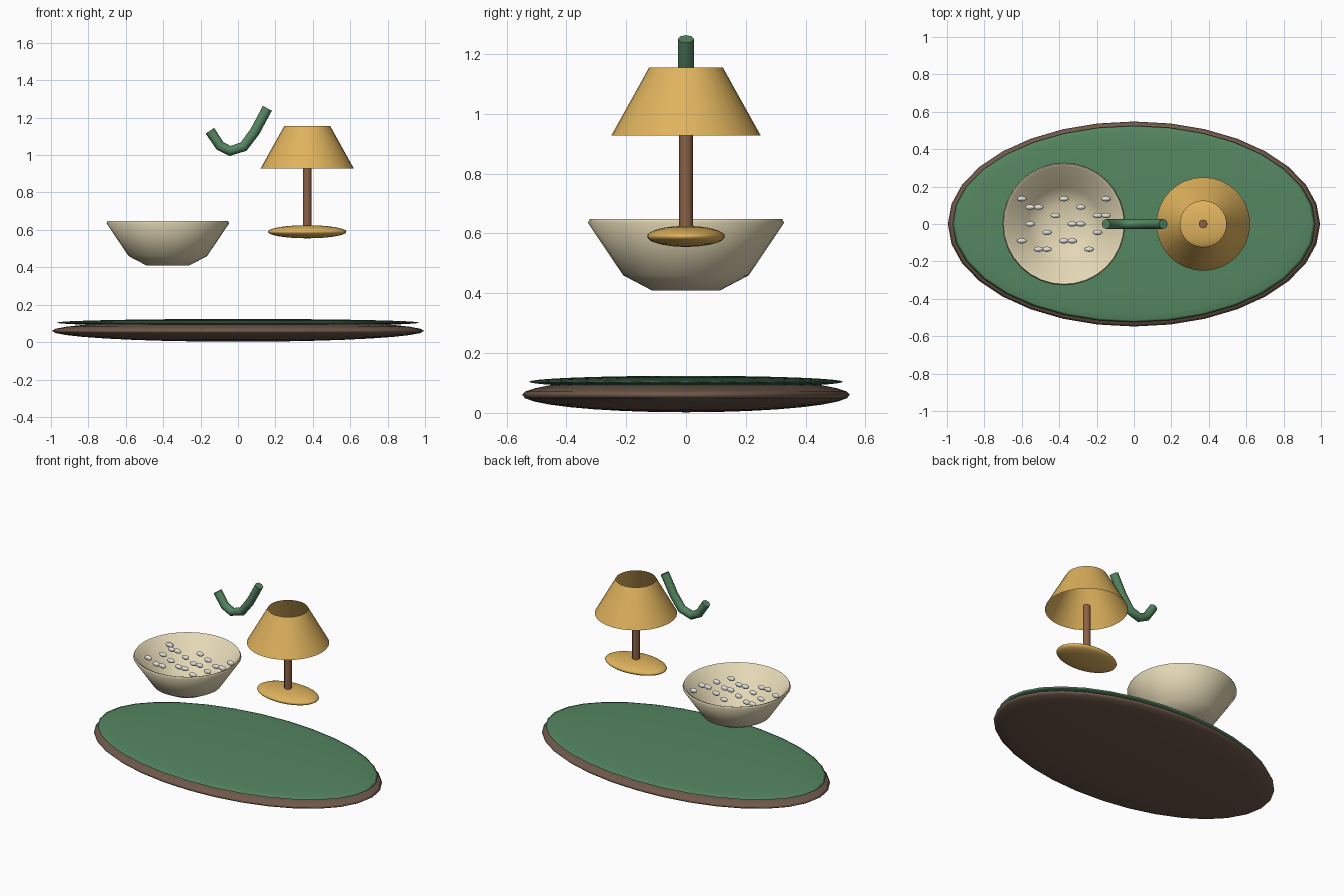
import bpy, bmesh, math
from mathutils import Matrix

if "Cube" in bpy.data.objects:
    bpy.data.objects.remove(bpy.data.objects["Cube"])


def material(name, rgb):
    m = bpy.data.materials.new(name)
    m.diffuse_color = (*rgb, 1)
    m.use_nodes = True
    m.node_tree.nodes["Principled BSDF"].inputs["Base Color"].default_value = m.diffuse_color
    return m


GREEN = material("green", (0.09, 0.24, 0.12))
BROWN = material("dark_wood", (0.16, 0.10, 0.07))
WOOD = material("wood", (0.26, 0.12, 0.06))
GOLD = material("gold", (0.74, 0.45, 0.11))
CREAM = material("cream", (0.77, 0.68, 0.46))
WHITE = material("pale_grey", (0.75, 0.74, 0.70))


def finish(bm, name, mat, loc=(0, 0, 0), angle=40):
    bmesh.ops.recalc_face_normals(bm, faces=bm.faces)
    me = bpy.data.meshes.new(name)
    bm.to_mesh(me)
    bm.free()
    me.materials.append(mat)
    ob = bpy.data.objects.new(name, me)
    ob.location = loc
    bpy.context.collection.objects.link(ob)
    bpy.ops.object.select_all(action='DESELECT')
    ob.select_set(True)
    bpy.context.view_layer.objects.active = ob
    bpy.ops.object.shade_smooth_by_angle(angle=math.radians(angle))
    return ob


def ellipsoid(name, mat, loc, size, seg=32, rings=16):
    bm = bmesh.new()
    bmesh.ops.create_uvsphere(bm, u_segments=seg, v_segments=rings, radius=1,
                              matrix=Matrix.Diagonal((*size, 1)))
    return finish(bm, name, mat, loc, 180)


def lathe(name, mat, loc, profile, seg=32, angle=40):
    bm = bmesh.new()
    vs = [bm.verts.new((r, 0, z)) for r, z in profile]
    es = [bm.edges.new(p) for p in zip(vs, vs[1:])]
    bmesh.ops.spin(bm, geom=vs + es, cent=(0, 0, 0), axis=(0, 0, 1),
                   angle=2 * math.pi, steps=seg, use_merge=True)
    bmesh.ops.remove_doubles(bm, verts=bm.verts, dist=1e-4)
    return finish(bm, name, mat, loc, angle)


# Oval board with green mat on top
ellipsoid("oval_board", BROWN, (0, 0, 0.06), (0.995, 0.548, 0.058))
ellipsoid("green_mat", GREEN, (0, 0, 0.104), (0.97, 0.525, 0.02))

# Bowl
lathe("bowl", CREAM, (-0.375, 0, 0),
      [(0, 0.41), (0.115, 0.41), (0.21, 0.46), (0.328, 0.635), (0.322, 0.648),
       (0.31, 0.643), (0.195, 0.475), (0.11, 0.43), (0, 0.43)], angle=60)

# Grains on a small grid inside the bowl
grains = [(-5, 3), (-4, 2), (-3, 2), (0, 3), (2, 2), (5, 3), (-1, 1), (-4, 0), (1, 0), (2, 0),
          (4, 1), (5, 1), (-2, -1), (4, -1), (-5, -2), (0, -2), (1, -2), (-3, -3), (-2, -3), (3, -3)]
for a, b in grains:
    ellipsoid("grain", WHITE, (-0.375 + a * 0.045, b * 0.045, 0.6), (0.026, 0.014, 0.015), 16, 8)

# Lamp: foot, pole and open shade
ellipsoid("lamp_foot", GOLD, (0.37, 0, 0.59), (0.21, 0.13, 0.035))
lathe("lamp_pole", WOOD, (0.37, 0, 0),
      [(0, 0.60), (0.023, 0.60), (0.023, 0.95), (0, 0.95)], 12)
lathe("lamp_shade", GOLD, (0.37, 0, 0), [(0.25, 0.927), (0.123, 1.155)])

# Curved hook
cu = bpy.data.curves.new("hook", 'CURVE')
cu.dimensions = '3D'
cu.bevel_depth = 0.027
cu.bevel_resolution = 2
cu.use_fill_caps = True
path = [(-0.15, 1.13), (-0.097, 1.05), (-0.043, 1.022), (0.03, 1.045), (0.09, 1.125), (0.157, 1.25)]
sp = cu.splines.new('POLY')
sp.points.add(len(path) - 1)
for p, (x, z) in zip(sp.points, path):
    p.co = (x, 0, z, 1)
cu.materials.append(GREEN)
hook = bpy.data.objects.new("hook", cu)
bpy.context.collection.objects.link(hook)
